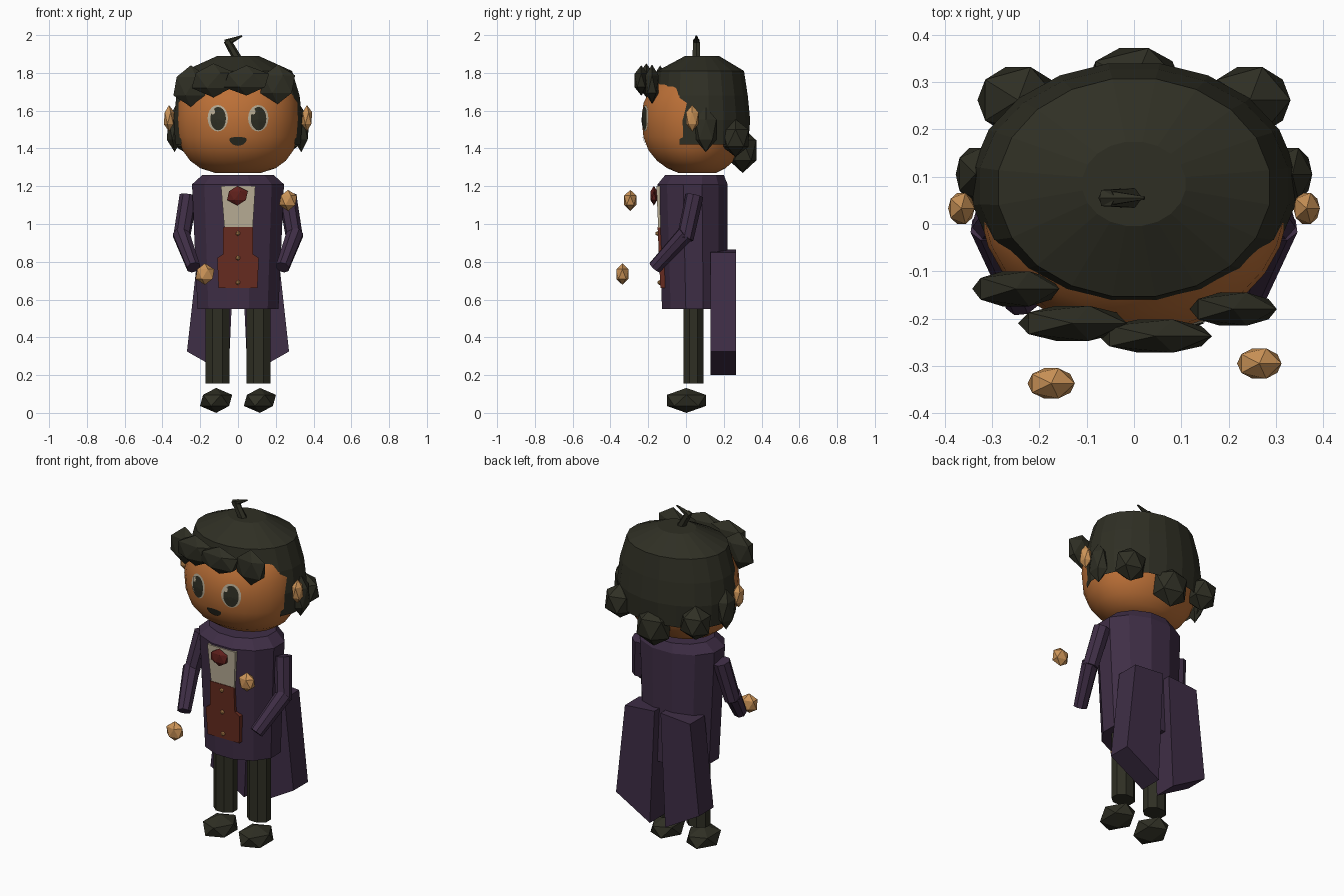
import bpy, bmesh, math
from mathutils import Vector
from mathutils.bvhtree import BVHTree

if "Cube" in bpy.data.objects:
    bpy.data.objects.remove(bpy.data.objects["Cube"])


def material(name, r, g, b):
    m = bpy.data.materials.new(name)
    m.diffuse_color = [((c / 255 + 0.055) / 1.055) ** 2.4 for c in (r, g, b)] + [1]
    m.use_nodes = True
    m.node_tree.nodes["Principled BSDF"].inputs["Base Color"].default_value = m.diffuse_color
    return m


HAIR = material("dark hair and cloth", 47, 47, 36)
SKIN = material("brown skin", 188, 112, 55)
TAN = material("tan skin and buttons", 204, 148, 88)
COAT = material("purple coat", 63, 46, 70)
VEST = material("rust vest", 104, 44, 32)
BOW = material("dark red bow", 96, 32, 28)
CREAM = material("cream", 186, 174, 150)


def finish(bm, name, mat, smooth=False):
    bmesh.ops.recalc_face_normals(bm, faces=bm.faces)
    me = bpy.data.meshes.new(name)
    bm.to_mesh(me)
    bm.free()
    me.materials.append(mat)
    for p in me.polygons:
        p.use_smooth = smooth
    ob = bpy.data.objects.new(name, me)
    bpy.context.collection.objects.link(ob)
    return ob


def loft(rings, n, bottom=True):
    """Stack of ellipses (z, rx, ry, centre y) with a flat facet to the front."""
    bm = bmesh.new()
    rows = []
    for z, rx, ry, cy in rings:
        angles = [2 * math.pi * (i + 0.5) / n for i in range(n)]
        rows.append([bm.verts.new((rx * math.sin(a), cy - ry * math.cos(a), z)) for a in angles])
    for a, b in zip(rows, rows[1:]):
        for i in range(n):
            j = (i + 1) % n
            bm.faces.new((a[i], a[j], b[j], b[i]))
    bm.faces.new(rows[-1])
    if bottom:
        bm.faces.new(rows[0][::-1])
    return bm


def blob(name, c, half, mat):
    """Faceted 20-sided lump with the given half extents."""
    bm = bmesh.new()
    bmesh.ops.create_icosphere(bm, subdivisions=1, radius=1)
    for v in bm.verts:
        v.co = Vector((c[0] + v.co.x * half[0] / 0.894,
                       c[1] + v.co.y * half[1] / 0.851, c[2] + v.co.z * half[2]))
    return finish(bm, name, mat)


def limb(name, a, b, r1, r2, mat, n=8):
    a, b = Vector(a), Vector(b)
    bm = bmesh.new()
    bmesh.ops.create_cone(bm, cap_ends=True, segments=n, radius1=r1, radius2=r2,
                          depth=(b - a).length)
    rot = (b - a).to_track_quat('Z', 'Y')
    for v in bm.verts:
        v.co = rot @ v.co + (a + b) / 2
    return finish(bm, name, mat)


def prism(name, pts, front, back, mat):
    """Front-facing outline given depth; front and back are functions of z."""
    bm = bmesh.new()
    f = [bm.verts.new((x, front(z), z)) for x, z in pts]
    b = [bm.verts.new((x, back(z), z)) for x, z in pts]
    bm.faces.new(f)
    bm.faces.new(b[::-1])
    for i in range(len(pts)):
        j = (i + 1) % len(pts)
        bm.faces.new((f[i], b[i], b[j], f[j]))
    return finish(bm, name, mat)


# Head
bm = loft([(1.27, .12, .10, .06), (1.295, .20, .155, .055), (1.335, .255, .205, .05),
           (1.39, .295, .245, .045), (1.46, .32, .272, .045), (1.55, .327, .281, .045),
           (1.64, .32, .272, .045), (1.72, .295, .235, .05), (1.80, .23, .17, .06),
           (1.84, .12, .09, .07)], 28)
face = BVHTree.FromBMesh(bm)
finish(bm, "head", SKIN, True)


def decal(name, cx, cz, hx, hz, mat, lift, squash_top=1.0, n=20):
    """Thin oval patch that follows the face."""
    bm = bmesh.new()

    def point(x, z):
        hit = face.ray_cast(Vector((x, -2, z)), Vector((0, 1, 0)))[0]
        return bm.verts.new((x, hit.y - lift, z))
    mid = point(cx, cz)
    rows = []
    for s in (0.35, 0.7, 1.0):
        row = []
        for i in range(n):
            a = 2 * math.pi * i / n
            dz = math.sin(a) * (squash_top if math.sin(a) > 0 else 1)
            row.append(point(cx + s * hx * math.cos(a), cz + s * hz * dz))
        rows.append(row)
    for i in range(n):
        j = (i + 1) % n
        bm.faces.new((mid, rows[0][i], rows[0][j]))
        for p, q in zip(rows, rows[1:]):
            bm.faces.new((p[i], q[i], q[j], p[j]))
    ob = finish(bm, name, mat)
    if sum(p.normal.y for p in ob.data.polygons) > 0:
        ob.data.flip_normals()


# Eyes and mouth
for side, x in (("left", -.107), ("right", .107)):
    decal(side + "_eye_white", x, 1.56, .054, .070, CREAM, .004)
    decal(side + "_pupil", x + .002, 1.558, .041, .062, HAIR, .007)
    decal(side + "_eye_glint", x - .026, 1.595, .012, .016, CREAM, .009, n=8)
decal("mouth", 0, 1.45, .046, .036, HAIR, .005, 0.3)

# Hair cap, opened over the face
bm = loft([(1.42, .335, .252, .08), (1.55, .345, .263, .08), (1.68, .33, .25, .08),
           (1.81, .29, .233, .077), (1.89, .11, .09, .085)], 20, bottom=False)
opening = [f for f in bm.faces
           if f.calc_center_median().z < 1.68 and f.calc_center_median().y < -.02]
bmesh.ops.delete(bm, geom=opening, context='FACES')
finish(bm, "hair_cap", HAIR)

# Fringe tufts
for i, (c, h) in enumerate([((.045, -.237, 1.76), (.12, .035, .08)),
                            ((-.13, -.21, 1.76), (.115, .037, .09)),
                            ((-.25, -.137, 1.73), (.092, .037, .11)),
                            ((.21, -.18, 1.74), (.092, .035, .105))]):
    blob("fringe_tuft_%d" % (i + 1), c, h, HAIR)

# Nape curls, side curls, ears
blob("nape_curl", (0, .30, 1.39), (.10, .072, .12), HAIR)
for side, s in (("left", -1), ("right", 1)):
    blob(side + "_back_curl", (s * .245, .262, 1.455), (.086, .07, .10), HAIR)
    blob(side + "_side_curl", (s * .335, .105, 1.50), (.042, .056, .12), HAIR)
    blob(side + "_ear", (s * .365, .033, 1.56), (.028, .033, .07), TAN)

# Cowlick
limb("cowlick_base", (0, .055, 1.87), (-.058, .055, 1.972), .024, .02, HAIR, 6)
limb("cowlick_tip", (-.065, .055, 1.957), (.022, .055, 1.996), .02, .004, HAIR, 6)

# Coat body
finish(loft([(.55, .222, .178, .045), (1.21, .252, .192, .035), (1.26, .195, .16, .045)], 12),
       "coat_body", COAT)


def chest(z):
    return -.157 + (1.2 - z) * .045


def inside(z):
    return chest(z) + .06


# Shirt, vest, bow and buttons
prism("shirt_front", [(-.09, 1.2), (-.072, .98), (.078, .98), (.092, 1.2)],
      chest, inside, CREAM)
prism("vest", [(-.078, .985), (-.08, .84), (-.11, .82), (-.103, .66),
               (.103, .66), (.11, .82), (.08, .84), (.078, .985)],
      lambda z: chest(z) - .003, inside, VEST)
blob("bow", (-.003, -.17, 1.15), (.055, .018, .052), BOW)
for i, z in enumerate((.95, .82, .69)):
    blob("vest_button_%d" % (i + 1), (0, chest(z) - .006, z), (.012, .01, .013), TAN)

# Arms, legs, shoes and coat tails
for side, s in (("left", -1), ("right", 1)):
    limb(side + "_upper_arm", (s * .262, .045, 1.15), (s * .300, -.005, .92), .048, .045, COAT)
    limb(side + "_forearm", (s * .302, .0, .95), (s * .235, -.165, .77), .047, .038, COAT)
    bm = loft([(.155, .068, .058, .04), (.6, .068, .058, .04)], 8)
    bmesh.ops.translate(bm, verts=bm.verts, vec=(s * .109, 0, 0))
    finish(bm, side + "_leg", HAIR)
    blob(side + "_shoe", (s * .116, .002, .066), (.085, .103, .066), HAIR)
    prism(side + "_coat_tail",
          [(s * .02, .865), (s * .212, .85), (s * .27, .325), (s * .05, .2)],
          lambda z: .13, lambda z: .265, COAT)

# Floating hands
blob("left_hand", (-.175, -.337, .735), (.05, .032, .057), TAN)
blob("right_hand", (.265, -.295, 1.125), (.047, .032, .056), TAN)
